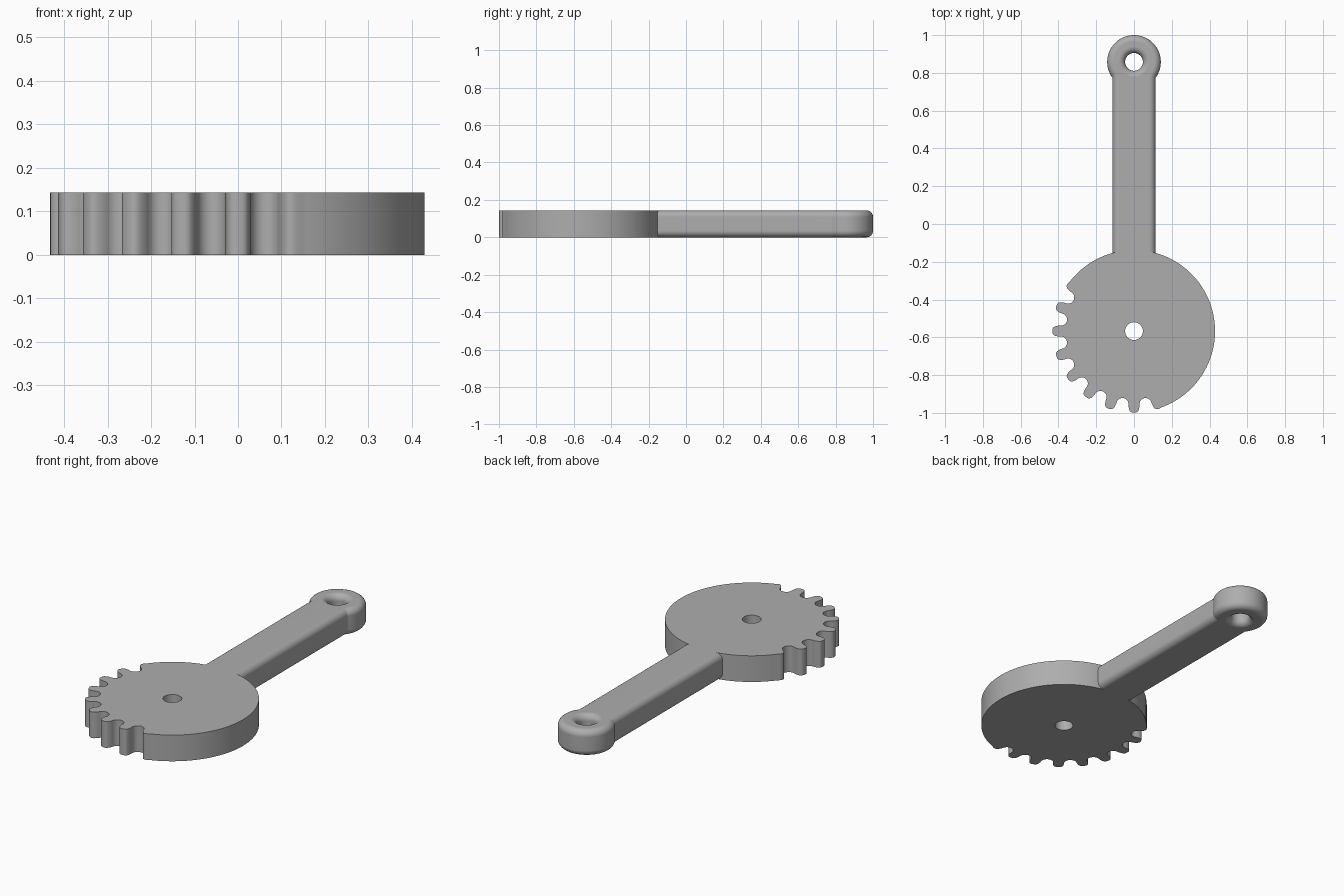
import bpy, bmesh
from math import sin, cos, radians, sqrt, asin, degrees

if "Cube" in bpy.data.objects:
    bpy.data.objects.remove(bpy.data.objects["Cube"], do_unlink=True)

HEIGHT = 0.143
DISC_Y, DISC_R, TIP_R = -0.567, 0.429, 0.432
EYE_Y, EYE_R, HOLE_R = 0.858, 0.142, 0.047
ARM_W, FILLET = 0.114, 0.034
PITCH = 18

# One plain grey for the whole lever
grey = bpy.data.materials.new("plain grey")
grey.use_nodes = True
colour = (0.42, 0.42, 0.42, 1)
grey.diffuse_color = colour
grey.node_tree.nodes["Principled BSDF"].inputs["Base Color"].default_value = colour


def arc(cx, cy, r, start, end, n):
    step = (end - start) / n
    return [(cx + r * cos(radians(start + i * step)),
             cy + r * sin(radians(start + i * step))) for i in range(n + 1)]


def turn(t, r, angle):
    """Point at radius r along an angle, moved sideways by t."""
    a = radians(angle)
    return r * cos(a) - t * sin(a), DISC_Y + r * sin(a) + t * cos(a)


def finish(name, mesh, angle):
    obj = bpy.data.objects.new(name, mesh)
    bpy.context.collection.objects.link(obj)
    mesh.materials.clear()
    mesh.materials.append(grey)
    bpy.ops.object.select_all(action='DESELECT')
    obj.select_set(True)
    bpy.context.view_layer.objects.active = obj
    bpy.ops.object.shade_smooth_by_angle(angle=radians(angle))
    return obj


# Gear sector outline: plain rim, then eight rounded gaps between teeth
flank = [(0.0, TIP_R), (0.012, 0.431), (0.019, 0.427), (0.024, 0.420),
         (0.027, 0.410), (0.029, 0.398)]
outline = arc(0, DISC_Y, DISC_R, -70, 142, 96)
for k in range(8):
    mid = 153 + k * PITCH
    outline += [turn(t, r, mid - PITCH / 2) for t, r in flank]
    for i in range(11):
        a = radians(180 * i / 10)
        outline.append(turn(-0.033 * cos(a), 0.392 - 0.033 * sin(a), mid))
    outline += [turn(-t, r, mid + PITCH / 2) for t, r in flank[:0:-1]]
outline.append(turn(0, TIP_R, 288))

# Flat filled curve gives the disc with its axle hole
curve = bpy.data.curves.new("gear_profile", 'CURVE')
curve.dimensions = '2D'
curve.fill_mode = 'BOTH'
curve.extrude = HEIGHT / 2
for loop in (outline, arc(0, DISC_Y, HOLE_R, 0, 352.5, 47)):
    spline = curve.splines.new('POLY')
    spline.points.add(len(loop) - 1)
    for p, (x, y) in zip(spline.points, loop):
        p.co = (x, y, 0, 1)
    spline.use_cyclic_u = True
temp = bpy.data.objects.new("gear_profile", curve)
bpy.context.collection.objects.link(temp)
deps = bpy.context.evaluated_depsgraph_get()
disc_mesh = bpy.data.meshes.new_from_object(temp.evaluated_get(deps))
bpy.data.objects.remove(temp, do_unlink=True)
bm = bmesh.new()
bm.from_mesh(disc_mesh)
bmesh.ops.remove_doubles(bm, verts=bm.verts, dist=0.0002)
bmesh.ops.translate(bm, verts=bm.verts, vec=(0, 0, HEIGHT / 2))
bmesh.ops.recalc_face_normals(bm, faces=bm.faces)
bm.to_mesh(disc_mesh)
bm.free()
finish("gear_disc", disc_mesh, 40)

# Arm and eye: right-hand half outline, filleted and mirrored
base_r = DISC_R - 0.001
neck = -degrees(asin(sqrt(EYE_R ** 2 - ARM_W ** 2) / EYE_R))
half = [(x, DISC_Y + sqrt(base_r ** 2 - x * x)) for x in (0, 0.06, ARM_W)]
half += arc(0, EYE_Y, EYE_R, neck, 90, 24)
half += arc(0, EYE_Y, HOLE_R, 90, -90, 24)
half = [(0 if abs(x) < 1e-6 else x, y) for x, y in half]

bm = bmesh.new()
face = bm.faces.new([bm.verts.new((x, y, 0)) for x, y in half])
top = bmesh.ops.extrude_face_region(bm, geom=[face])["geom"]
bmesh.ops.translate(bm, verts=[v for v in top if isinstance(v, bmesh.types.BMVert)],
                    vec=(0, 0, HEIGHT))
bmesh.ops.recalc_face_normals(bm, faces=bm.faces)


def rounded(edge):
    a, b = (v.co for v in edge.verts)
    on_seam = a.x < 1e-5 and b.x < 1e-5
    at_base = a.y < 0 and b.y < 0
    return abs(a.z - b.z) < 1e-5 and not on_seam and not at_base


bmesh.ops.bevel(bm, geom=[e for e in bm.edges if rounded(e)], offset=FILLET,
                offset_type='OFFSET', segments=6, profile=0.5,
                affect='EDGES', clamp_overlap=False)
seam = [f for f in bm.faces if all(v.co.x < 1e-4 for v in f.verts)]
bmesh.ops.delete(bm, geom=seam, context='FACES')
arm_mesh = bpy.data.meshes.new("arm_with_eye")
bm.to_mesh(arm_mesh)
bm.free()
arm = finish("arm_with_eye", arm_mesh, 40)
mirror = arm.modifiers.new("mirror", 'MIRROR')
mirror.merge_threshold = 0.0005
weighted = arm.modifiers.new("clean_shading", 'WEIGHTED_NORMAL')
weighted.keep_sharp = True
